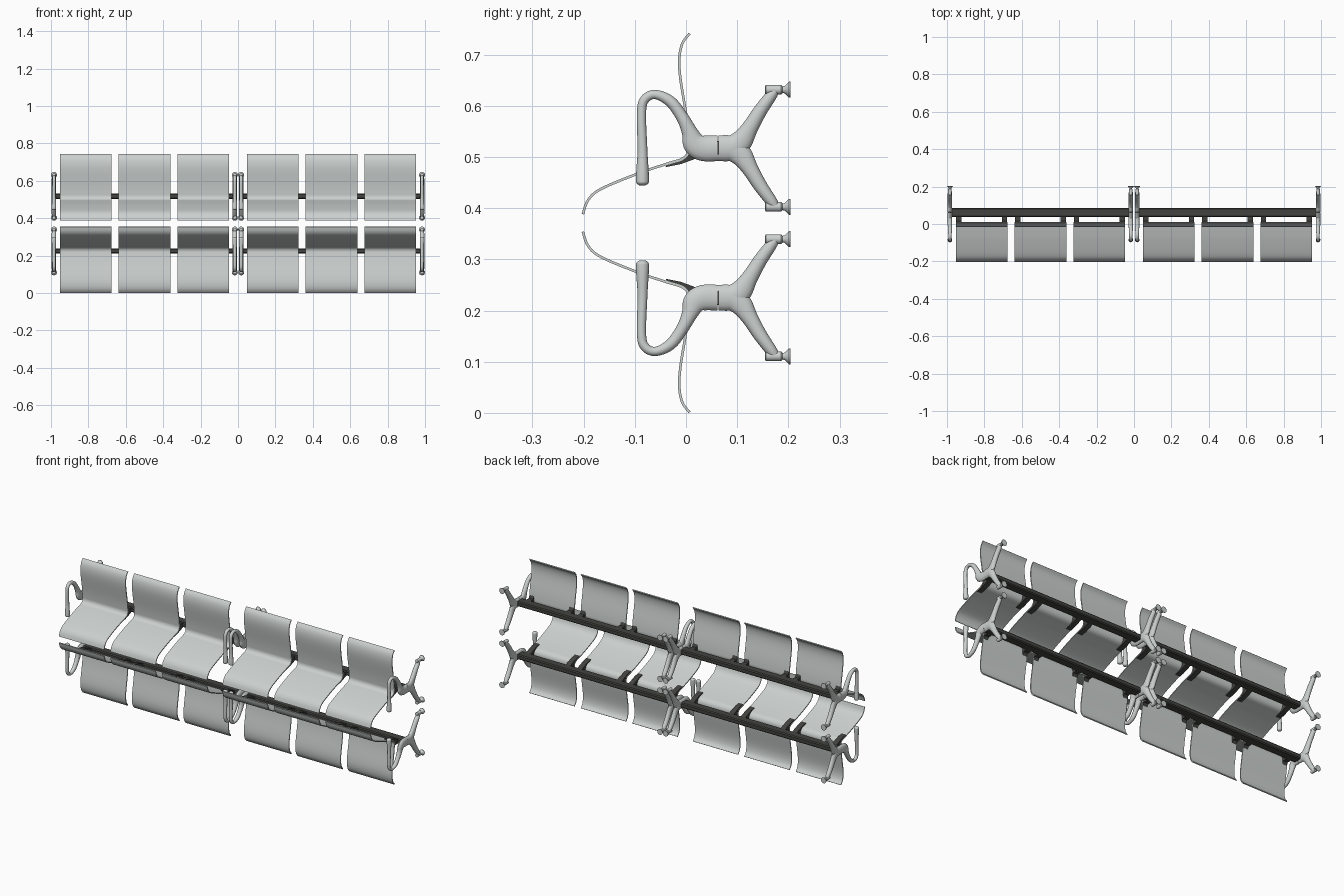
import bpy, bmesh, math
from mathutils import Vector

if "Cube" in bpy.data.objects:
    bpy.data.objects.remove(bpy.data.objects["Cube"])


def material(name, col):
    m = bpy.data.materials.new(name)
    m.diffuse_color = (*col, 1)
    m.use_nodes = True
    m.node_tree.nodes["Principled BSDF"].inputs["Base Color"].default_value = m.diffuse_color
    return m


STEEL = material("light grey metal", (0.60, 0.635, 0.625))
DARK = material("dark grey metal", (0.055, 0.055, 0.052))
FLIP = 0.742  # the lower bench is the upper one mirrored in height


def smooth(pts, n=5):
    """Catmull-Rom curve through points of any dimension."""
    out = []
    for i in range(len(pts) - 1):
        a, b = pts[max(i - 1, 0)], pts[i]
        c, d = pts[i + 1], pts[min(i + 2, len(pts) - 1)]
        for k in range(n):
            t = k / n
            out.append(tuple(0.5 * (2 * q + (r - p) * t + (2 * p - 5 * q + 4 * r - s) * t * t
                                    + (3 * q - p - 3 * r + s) * t ** 3)
                             for p, q, r, s in zip(a, b, c, d)))
    return out + [tuple(pts[-1])]


def normals(pts):
    out = []
    for i in range(len(pts)):
        a, b = pts[max(i - 1, 0)], pts[min(i + 1, len(pts) - 1)]
        d = Vector((b[0] - a[0], b[1] - a[1])).normalized()
        out.append((-d.y, d.x))
    return out


def loft(bm, rings):
    vs = [[bm.verts.new(p) for p in r] for r in rings]
    n = len(rings[0])
    for a, b in zip(vs, vs[1:]):
        for i in range(n):
            bm.faces.new((a[i], a[(i + 1) % n], b[(i + 1) % n], b[i]))
    bm.faces.new(vs[0])
    bm.faces.new(vs[-1])


def extrude(bm, poly, x0, x1):
    loft(bm, [[(x, y, z) for y, z in poly] for x in (x0, x1)])


def tube(bm, path, n=14):
    """Flattened tube in the y-z plane; points are (y, z, radius)."""
    path = smooth(path)
    rings = []
    for (y, z, r), (ny, nz) in zip(path, normals(path)):
        rx = min(r, 0.0125)
        rings.append([(rx * math.sin(a), y + ny * r * math.cos(a), z + nz * r * math.cos(a))
                      for a in (2 * math.pi * k / n for k in range(n))])
    loft(bm, rings)


def lathe(bm, z, prof, n=18):
    """Turned part along y; profile points are (y, radius)."""
    loft(bm, [[(r * math.cos(2 * math.pi * k / n), y, z + r * math.sin(2 * math.pi * k / n))
               for k in range(n)] for y, r in prof])


def make(name, mat, build, places):
    """Build a mesh and place it at each x on the upper and lower bench."""
    for lower in (False, True):
        bm = bmesh.new()
        build(bm)
        if lower:
            for v in bm.verts:
                v.co.z = FLIP - v.co.z
        bmesh.ops.recalc_face_normals(bm, faces=bm.faces)
        me = bpy.data.meshes.new(name)
        bm.to_mesh(me)
        bm.free()
        me.materials.append(mat)
        me.shade_smooth()
        me.set_sharp_from_angle(angle=math.radians(40))
        for x in places:
            ob = bpy.data.objects.new(("lower_" if lower else "upper_") + name, me)
            ob.location.x = x
            bpy.context.collection.objects.link(ob)


# Seat shells: one bent sheet for back and seat
SHELL = [(0.007, 0.741), (-0.007, 0.722), (-0.013, 0.693), (-0.011, 0.653), (0.001, 0.579),
         (0.006, 0.536), (0.006, 0.513), (-0.006, 0.497), (-0.036, 0.487), (-0.09, 0.469),
         (-0.165, 0.438), (-0.191, 0.416), (-0.2015, 0.388)]
W = 0.138


def shell(bm):
    c = smooth(SHELL)
    nn = normals(c)
    t = 0.0025
    side = [[(y + s * t * a, z + s * t * b) for (y, z), (a, b) in zip(c, nn)] for s in (1, -1)]
    loft(bm, [[(-W, *p), (W, *p), (W, *q), (-W, *q)] for p, q in zip(*side)])


seats = [s * (0.5 + k * 0.315) for s in (-1, 1) for k in (-1, 0, 1)]
make("seat_shell", STEEL, shell, seats)

# Brackets joining each shell to the beam, one near each side edge
BRACKET = [(-0.04, 0.480), (-0.01, 0.486), (0.012, 0.494), (0.045, 0.507), (0.045, 0.529),
           (0.016, 0.529), (0.009, 0.545), (0.008, 0.513), (-0.005, 0.495), (-0.038, 0.484)]


def brackets(bm):
    for x in (-0.122, 0.122):
        extrude(bm, BRACKET, x - 0.014, x + 0.014)


make("seat_bracket", DARK, brackets, seats)


# Long beam under each row of three seats
def beam(bm):
    y0, y1, z0, z1, c = 0.037, 0.085, 0.504, 0.531, 0.005
    extrude(bm, [(y0 + c, z0), (y1 - c, z0), (y1, z0 + c), (y1, z1 - c),
                 (y1 - c, z1), (y0 + c, z1), (y0, z1 - c), (y0, z0 + c)], -0.484, 0.484)


make("beam", DARK, beam, (-0.5, 0.5))

# End frames: hooked armrest, forked leg, turned feet
MID = 0.517
ARM = [(0.0625, MID, 0.025), (0.034, MID, 0.025), (0.0165, 0.527, 0.023), (0.007, 0.549, 0.0155),
       (-0.007, 0.577, 0.012), (-0.03, 0.608, 0.011), (-0.06, 0.622, 0.009),
       (-0.081, 0.612, 0.009), (-0.087, 0.585, 0.009), (-0.085, 0.516, 0.0095),
       (-0.085, 0.489, 0.011), (-0.085, 0.456, 0.013), (-0.085, 0.448, 0.011),
       (-0.085, 0.4445, 0.006)]
LEG = [(0.0635, 0, 0.025), (0.09, 0.001, 0.025), (0.108, 0.014, 0.022), (0.125, 0.040, 0.016),
       (0.145, 0.073, 0.0135), (0.165, 0.101, 0.0115), (0.174, 0.113, 0.009)]
FOOT = [(0.154, 0.006), (0.156, 0.0095), (0.186, 0.0095), (0.189, 0.0065),
        (0.193, 0.0075), (0.201, 0.0158), (0.204, 0.016)]


def leg(bm):
    for s in (1, -1):
        tube(bm, [(y, MID + s * h, r) for y, h, r in LEG])


def feet(bm):
    for s in (1, -1):
        lathe(bm, MID + s * 0.1145, FOOT)


ends = (-0.984, -0.017, 0.017, 0.984)
make("armrest", STEEL, lambda bm: tube(bm, ARM), ends)
make("forked_leg", STEEL, leg, ends)
make("foot", STEEL, feet, ends)
